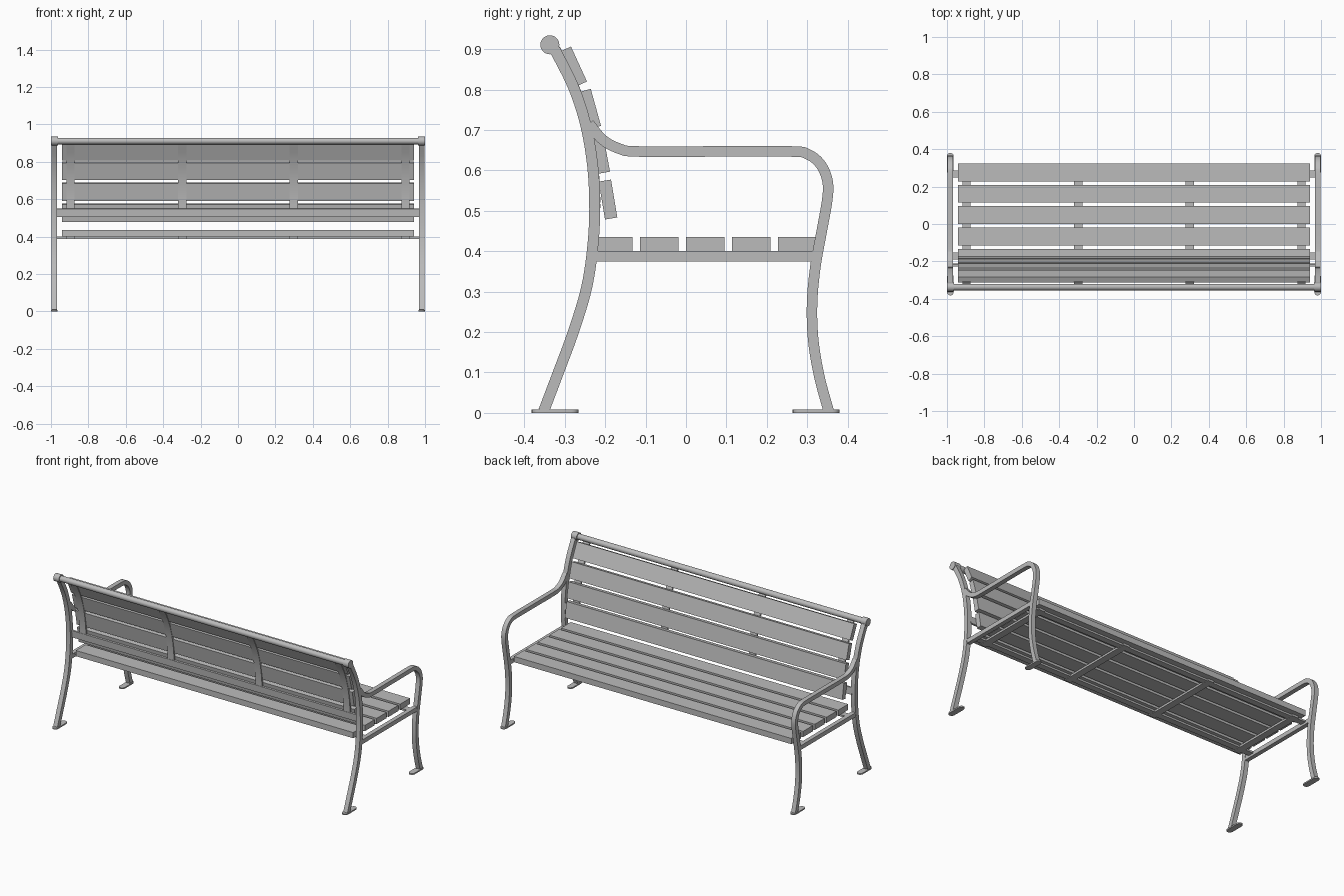
import bpy, bmesh, math
from mathutils import Vector, Matrix

cube = bpy.data.objects.get("Cube")
if cube:
    bpy.data.objects.remove(cube)

grey = bpy.data.materials.new("plain grey")
grey.use_nodes = True
grey.diffuse_color = (0.5, 0.5, 0.5, 1)
grey.node_tree.nodes["Principled BSDF"].inputs["Base Color"].default_value = (0.5, 0.5, 0.5, 1)


def finish(name, bm, smooth=False):
    bmesh.ops.recalc_face_normals(bm, faces=bm.faces)
    mesh = bpy.data.meshes.new(name)
    bm.to_mesh(mesh)
    bm.free()
    mesh.materials.append(grey)
    obj = bpy.data.objects.new(name, mesh)
    bpy.context.collection.objects.link(obj)
    if smooth:
        bpy.ops.object.select_all(action='DESELECT')
        obj.select_set(True)
        bpy.context.view_layer.objects.active = obj
        bpy.ops.object.shade_smooth_by_angle(angle=math.radians(35))
    return obj


def box(name, centre, size, tilt=0):
    bm = bmesh.new()
    place = Matrix.Translation(centre) @ Matrix.Rotation(tilt, 4, 'X') @ Matrix.Diagonal((*size, 1))
    bmesh.ops.create_cube(bm, size=1, matrix=place)
    return finish(name, bm)


def rod(name, x, length, radius):
    bm = bmesh.new()
    place = Matrix.Translation((x, -0.337, 0.911)) @ Matrix.Rotation(math.pi / 2, 4, 'Y')
    bmesh.ops.create_cone(bm, cap_ends=True, segments=32, radius1=radius, radius2=radius,
                          depth=length, matrix=place)
    return finish(name, bm, True)


def spline(points, steps=6):
    """Smooth path through (y, z) points."""
    p = [Vector(q) for q in points]
    p = [2 * p[0] - p[1]] + p + [2 * p[-1] - p[-2]]
    path = []
    for a, b, c, d in zip(p, p[1:], p[2:], p[3:]):
        for i in range(steps):
            t = i / steps
            path.append(0.5 * (2 * b + (c - a) * t + (2 * a - 5 * b + 4 * c - d) * t * t
                               + (3 * b - a - 3 * c + d) * t ** 3))
    return path + [p[-2]]


def sweep(name, path, x, width, thick, offset=0):
    """Flat bar bent along a path in the side plane."""
    bm = bmesh.new()
    rings = []
    for i, q in enumerate(path):
        t = (path[min(i + 1, len(path) - 1)] - path[max(i - 1, 0)]).normalized()
        n = Vector((t.y, -t.x))
        ring = []
        for sx, sn in ((-1, -1), (1, -1), (1, 1), (-1, 1)):
            r = q + n * (offset + sn * thick / 2)
            ring.append(bm.verts.new((x + sx * width / 2, r.x, r.y)))
        rings.append(ring)
    for a, b in zip(rings, rings[1:]):
        for k in range(4):
            bm.faces.new((a[k], a[k - 1], b[k - 1], b[k]))
    bm.faces.new(rings[0])
    bm.faces.new(rings[-1])
    return finish(name, bm, True)


def foot(name, x, y):
    """Thin plate with rounded ends."""
    bm = bmesh.new()
    r, half = 0.018, 0.04
    ring = []
    for end in (0, 1):
        for i in range(9):
            a = math.pi * (end + i / 8)
            ring.append(bm.verts.new((x + r * math.cos(a), y + (half, -half)[end] + r * math.sin(a), 0)))
    face = bm.faces.new(ring)
    top = bmesh.ops.extrude_face_region(bm, geom=[face])["geom"]
    bmesh.ops.translate(bm, vec=(0, 0, 0.008), verts=[v for v in top if isinstance(v, bmesh.types.BMVert)])
    return finish(name, bm, True)


back_path = spline([(-0.352, 0.005), (-0.316, 0.1), (-0.279, 0.2), (-0.246, 0.31), (-0.23, 0.42),
                    (-0.226, 0.52), (-0.232, 0.62), (-0.25, 0.72), (-0.28, 0.81), (-0.325, 0.9)])
front_path = spline([(0.353, 0.005), (0.33, 0.09), (0.315, 0.18), (0.312, 0.27), (0.32, 0.36),
                     (0.336, 0.45), (0.35, 0.53), (0.35, 0.575), (0.333, 0.615), (0.302, 0.64),
                     (0.26, 0.647), (0.07, 0.647), (-0.12, 0.647), (-0.165, 0.654),
                     (-0.206, 0.676), (-0.24, 0.716)])

# Side frames, feet and rail collars
for side, s in (("left", 1), ("right", -1)):
    x = s * 0.983
    sweep(f"{side}_back_leg", back_path, x, 0.028, 0.027)
    sweep(f"{side}_front_leg_and_arm", front_path, x, 0.028, 0.026)
    box(f"{side}_side_rail", (x, 0.044, 0.388), (0.026, 0.54, 0.026))
    foot(f"{side}_back_foot", s * 0.982, -0.324)
    foot(f"{side}_front_foot", s * 0.982, 0.322)
    rod(f"{side}_rail_collar", s * 0.981, 0.038, 0.0235)

# Top rail
rod("top_rail", 0, 1.94, 0.0175)

# Seat slats and the flat bars under them
for i in range(5):
    box(f"seat_slat_{i + 1}", (0, -0.18 + i * 0.1138, 0.4175), (1.88, 0.095, 0.035))
for name, y in (("back", -0.172), ("front", 0.268)):
    box(f"{name}_seat_bar", (0, y, 0.394), (1.95, 0.038, 0.011))

# Back slats and the flat bar behind them
for i, (y, z, tilt) in enumerate([(-0.279, 0.857, 24.6), (-0.238, 0.752, 15.5),
                                  (-0.212, 0.641, 10.5), (-0.193, 0.528, 9.5)]):
    box(f"back_slat_{i + 1}", (0, y, z), (1.88, 0.031, 0.095), math.radians(tilt))
box("back_bar", (0, -0.219, 0.528), (1.95, 0.012, 0.043), math.radians(4))

# Cross straps under the seat and up the back
strap_path = [q for q in back_path if 0.51 < q.y < 0.9]
for i, x in enumerate((-0.895, -0.298, 0.298, 0.895)):
    box(f"seat_strap_{i + 1}", (x, 0.044, 0.394), (0.043, 0.5, 0.012))
    sweep(f"back_strap_{i + 1}", strap_path, x, 0.043, 0.012, 0.008)
